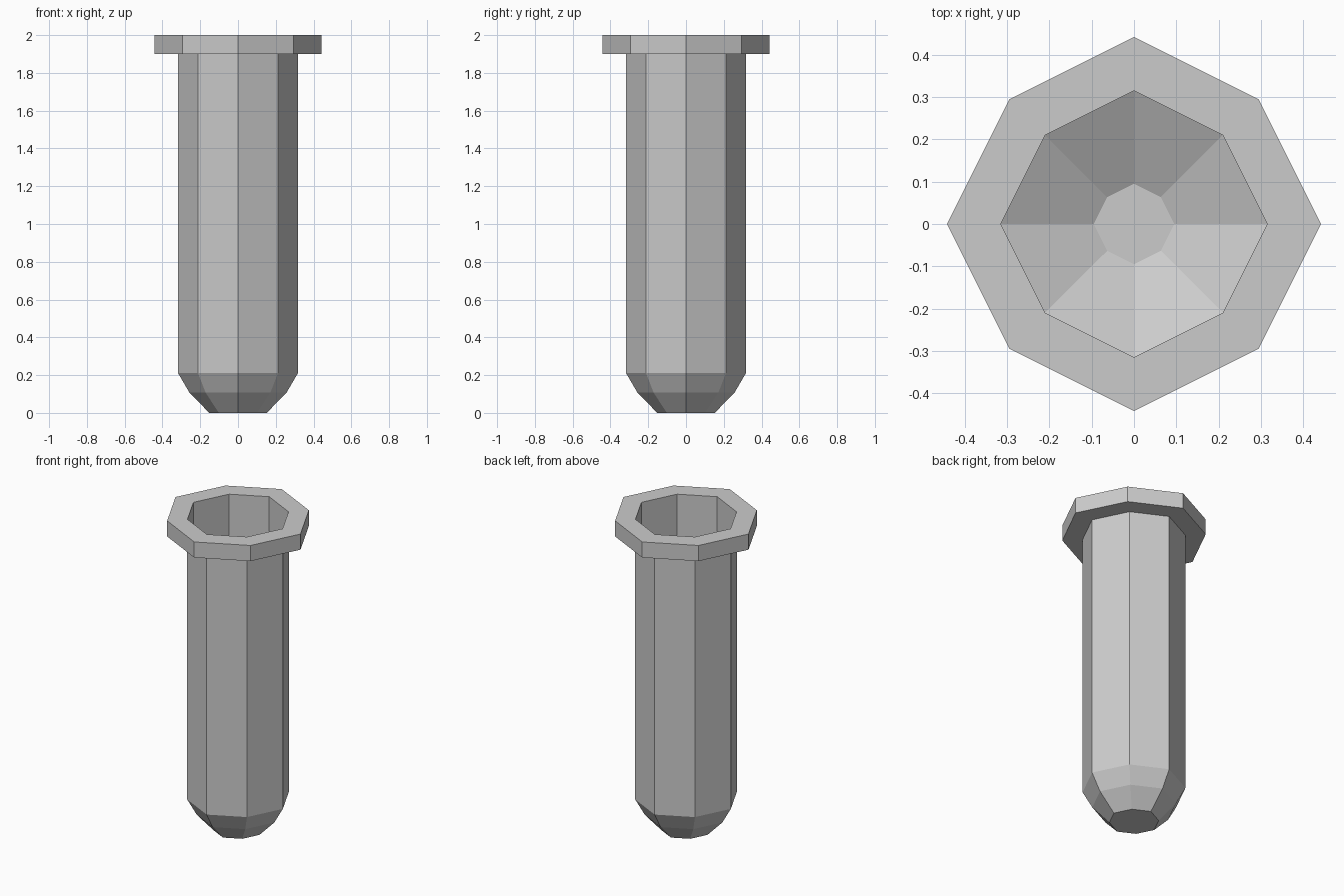
import bpy, bmesh, math

if "Cube" in bpy.data.objects:
    bpy.data.objects.remove(bpy.data.objects["Cube"])

SIDES = 8
DIAG = 0.943  # diagonal corners sit slightly inside the axis corners


def lathe(name, profile):
    """Revolve (radius, z) points into a closed, faceted octagonal solid."""
    bm = bmesh.new()
    rings = []
    for r, z in profile:
        ring = []
        for i in range(SIDES):
            a = 2 * math.pi * i / SIDES
            k = r * (DIAG if i % 2 else 1.0)
            ring.append(bm.verts.new((k * math.cos(a), k * math.sin(a), z)))
        rings.append(ring)
    for lo, hi in zip(rings, rings[1:]):
        for i in range(SIDES):
            j = (i + 1) % SIDES
            bm.faces.new((lo[i], lo[j], hi[j], hi[i]))
    bm.faces.new(rings[0][::-1])
    bm.faces.new(rings[-1])
    bmesh.ops.recalc_face_normals(bm, faces=bm.faces)
    mesh = bpy.data.meshes.new(name)
    bm.to_mesh(mesh)
    bm.free()
    obj = bpy.data.objects.new(name, mesh)
    bpy.context.collection.objects.link(obj)
    return obj


# Thin-walled tube: rounded tip, outer wall, rim flange, inner wall, funnel floor
lathe("flanged_tube", [
    (0.152, 0.0), (0.257, 0.107), (0.317, 0.21),
    (0.317, 1.9), (0.442, 1.9), (0.442, 2.0),
    (0.315, 2.0), (0.315, 0.215), (0.095, 0.11),
])
